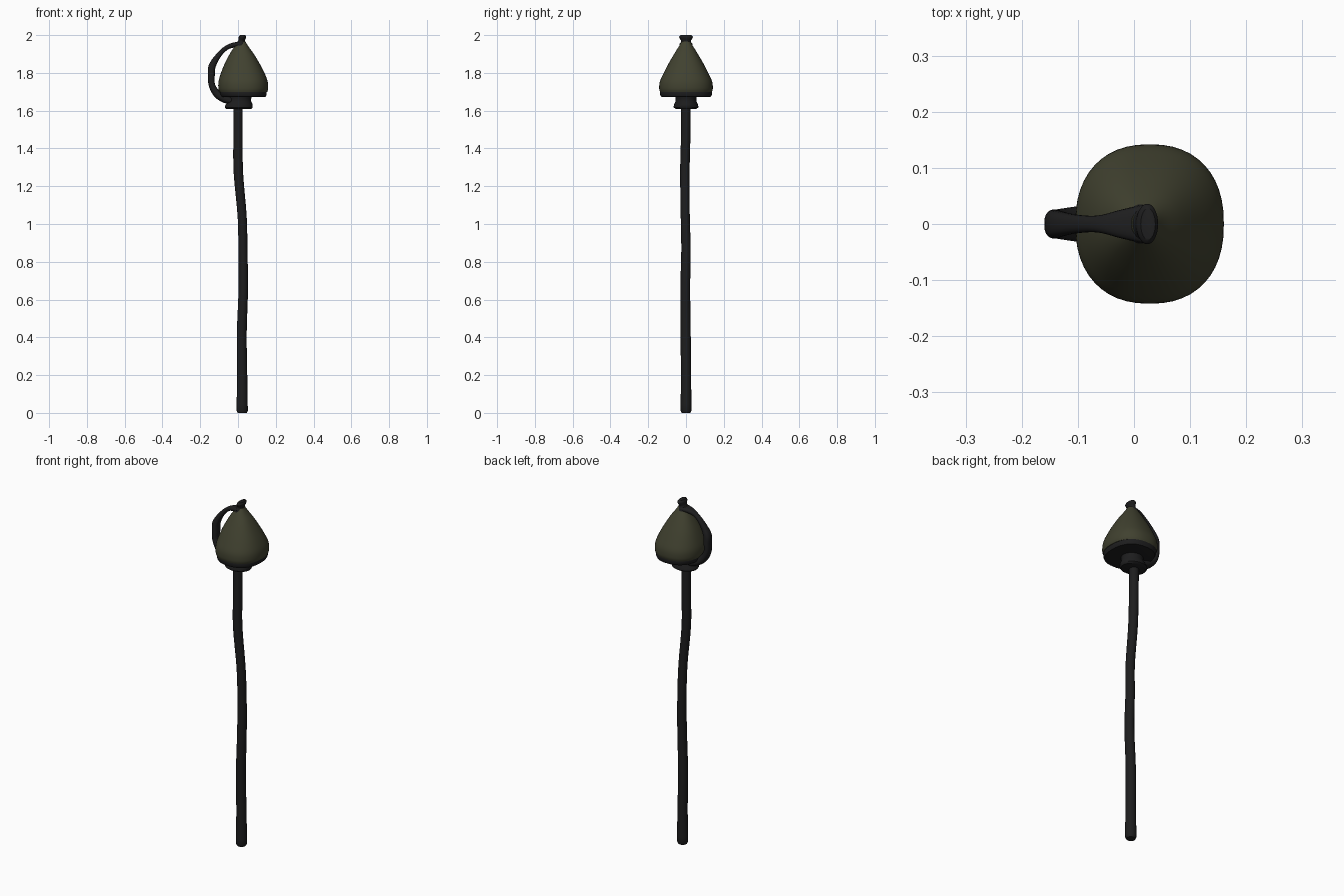
import bpy, bmesh, math
from mathutils import Vector


def material(name, rgb):
    m = bpy.data.materials.new(name)
    m.diffuse_color = (*rgb, 1)
    return m


BLACK = material("dark iron", (0.0125, 0.0125, 0.0130))
OLIVE = material("olive shell", (0.052, 0.053, 0.029))


def spline(rows, steps):
    """Catmull-Rom interpolation of rows of numbers."""
    p = [rows[0]] + list(rows) + [rows[-1]]
    out = []
    for i in range(1, len(p) - 2):
        for s in range(steps):
            t = s / steps
            out.append([0.5 * (2 * b + (c - a) * t + (2 * a - 5 * b + 4 * c - d) * t * t
                               + (3 * b - a - 3 * c + d) * t ** 3)
                        for a, b, c, d in zip(p[i - 1], p[i], p[i + 1], p[i + 2])])
    out.append(list(rows[-1]))
    return out


def loft(name, rows, mat, sides=32, power=2.0, follow=False, angle=40):
    """Skin oval rings; row = x, y, z, half size across, half size in y."""
    bm = bmesh.new()
    rings = []
    for i, (x, y, z, ra, rb) in enumerate(rows):
        across = Vector((1, 0, 0))
        if follow:
            a, b = rows[max(i - 1, 0)], rows[min(i + 1, len(rows) - 1)]
            tan = Vector((b[0] - a[0], 0, b[2] - a[2])).normalized()
            across = Vector((tan.z, 0, -tan.x))
        ring = []
        for k in range(sides):
            t = 2 * math.pi * k / sides
            c, s = math.cos(t), math.sin(t)
            u = math.copysign(abs(c) ** (2 / power), c) * ra
            v = math.copysign(abs(s) ** (2 / power), s) * rb
            ring.append(bm.verts.new(Vector((x, y + v, z)) + across * u))
        rings.append(ring)
    for r0, r1 in zip(rings, rings[1:]):
        for k in range(sides):
            n = (k + 1) % sides
            bm.faces.new((r0[k], r0[n], r1[n], r1[k]))
    bm.faces.new(rings[0][::-1])
    bm.faces.new(rings[-1])
    bmesh.ops.recalc_face_normals(bm, faces=bm.faces)
    me = bpy.data.meshes.new(name)
    bm.to_mesh(me)
    bm.free()
    me.materials.append(mat)
    ob = bpy.data.objects.new(name, me)
    bpy.context.collection.objects.link(ob)
    bpy.ops.object.select_all(action='DESELECT')
    ob.select_set(True)
    bpy.context.view_layer.objects.active = ob
    bpy.ops.object.shade_smooth_by_angle(angle=math.radians(angle))
    return ob


# slightly crooked pole with a rounded foot
pole = [(.022, 0, .012, .030, .029), (.022, 0, .20, .027, .027), (.020, -.002, .42, .026, .027),
        (.028, -.004, .66, .025, .026), (.026, 0, .86, .024, .025), (.022, -.004, 1.04, .024, .024),
        (.002, -.006, 1.27, .025, .025), (.0, -.002, 1.45, .025, .025), (.0, 0, 1.64, .025, .025)]
loft("pole", [(.022, 0, 0, .024, .023)] + spline(pole, 4), BLACK, 20)

# collar under the bell
loft("collar", [(.004, 0, 1.610, .068, .055), (.004, 0, 1.618, .074, .066), (.006, 0, 1.632, .072, .064),
                (.010, 0, 1.648, .060, .056), (.012, 0, 1.664, .058, .055), (.014, 0, 1.69, .064, .062)], BLACK)

# dark rim of the bell
loft("rim", [(.030, 0, 1.672, .105, .120), (.030, 0, 1.674, .117, .132), (.029, 0, 1.683, .122, .137),
             (.028, 0, 1.700, .124, .138), (.028, 0, 1.712, .120, .134)], BLACK, 48, 2.35)

# olive bell shell
bell = [(.028, 0, 1.700, .127, .138), (.028, 0, 1.718, .132, .142), (.027, 0, 1.755, .130, .138),
        (.025, 0, 1.80, .115, .118), (.022, 0, 1.85, .092, .092), (.020, 0, 1.90, .064, .063),
        (.018, 0, 1.94, .037, .038), (.018, 0, 1.965, .022, .022)]
loft("bell", spline(bell, 4), OLIVE, 48, 2.3)

# finial leaning forward over the tip
loft("finial", spline([(.012, 0, 1.936, .034, .037), (.014, 0, 1.952, .026, .033), (.018, 0, 1.968, .018, .026),
                       (.022, 0, 1.982, .019, .033), (.024, 0, 1.992, .019, .036),
                       (.025, 0, 2.0, .013, .028)], 3), BLACK, 28)

# curved side handle from the tip to the collar
handle = [(.015, 0, 1.952, .014, .034), (-.025, 0, 1.947, .013, .025), (-.065, 0, 1.930, .012, .015),
          (-.105, 0, 1.890, .014, .017), (-.137, 0, 1.835, .019, .024), (-.141, 0, 1.785, .018, .026),
          (-.138, 0, 1.735, .017, .026), (-.112, 0, 1.690, .020, .030), (-.070, 0, 1.661, .020, .035),
          (-.015, 0, 1.650, .018, .036)]
loft("handle", spline(handle, 5), BLACK, 20, 2.5, follow=True)
